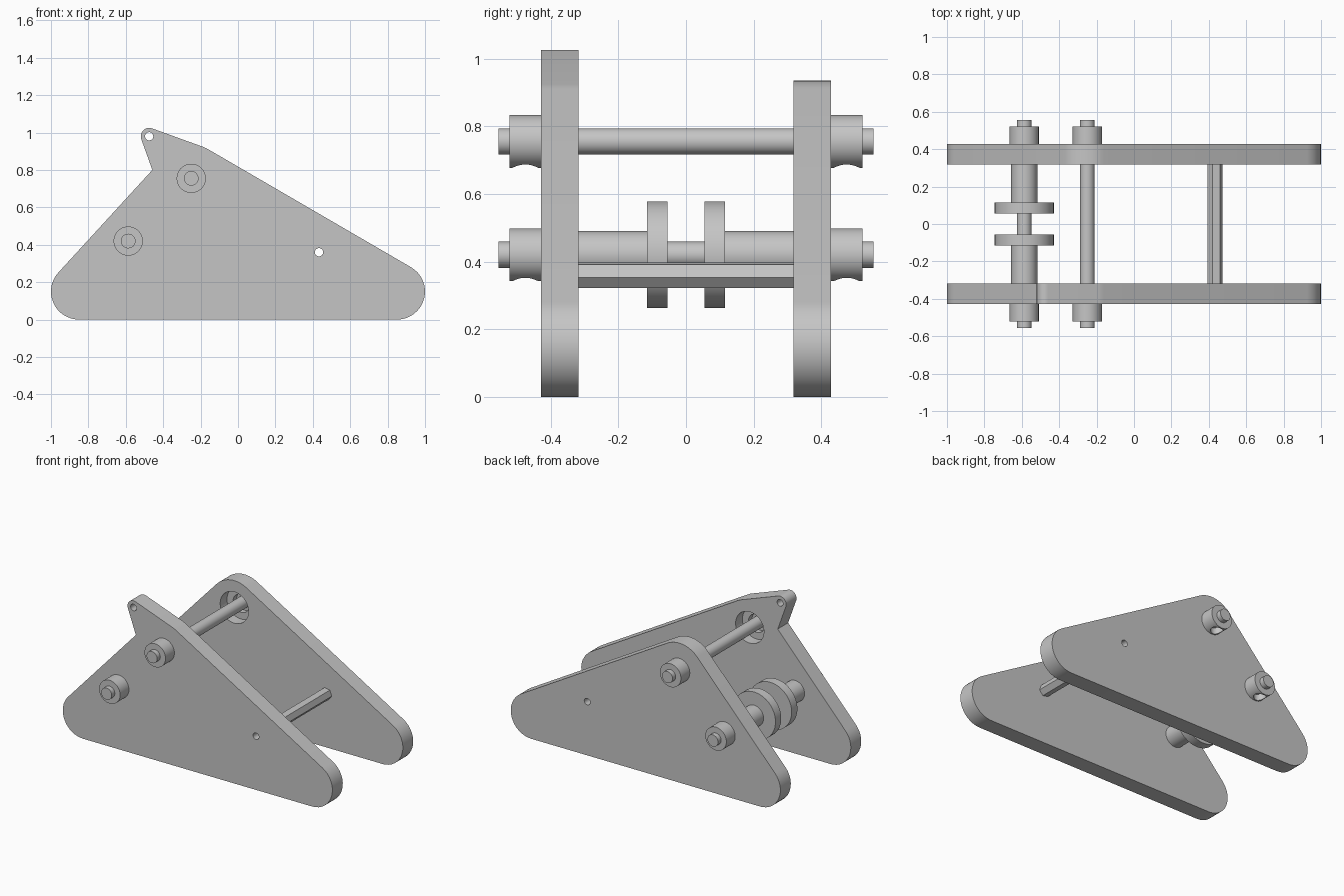
import bpy, bmesh, math
from mathutils import Matrix, Vector

cube = bpy.data.objects.get("Cube")
if cube:
    bpy.data.objects.remove(cube, do_unlink=True)

grey = bpy.data.materials.new("machined_grey")
grey.use_nodes = True
colour = (0.56, 0.56, 0.56, 1)
grey.diffuse_color = colour
grey.node_tree.nodes["Principled BSDF"].inputs["Base Color"].default_value = colour

UPPER, LOWER, BAR, EAR = (-0.25, 0.755), (-0.587, 0.42), (0.433, 0.36), (-0.475, 0.98)
INNER, OUTER, END = 0.318, 0.428, 0.555


def add_object(name, bm):
    bmesh.ops.recalc_face_normals(bm, faces=bm.faces)
    mesh = bpy.data.meshes.new(name)
    bm.to_mesh(mesh)
    bm.free()
    mesh.materials.append(grey)
    obj = bpy.data.objects.new(name, mesh)
    bpy.context.collection.objects.link(obj)
    return obj


def prism(name, outline, y0, y1):
    """Extrude an x-z outline from y0 to y1."""
    bm = bmesh.new()
    face = bm.faces.new([bm.verts.new((x, y0, z)) for x, z in outline])
    new = bmesh.ops.extrude_face_region(bm, geom=[face])["geom"]
    verts = [v for v in new if isinstance(v, bmesh.types.BMVert)]
    bmesh.ops.translate(bm, verts=verts, vec=(0, y1 - y0, 0))
    return add_object(name, bm)


def arc(centre, radius, start, stop, steps=16):
    angles = [math.radians(start + (stop - start) * i / steps) for i in range(steps + 1)]
    return [(centre[0] + radius * math.cos(a), centre[1] + radius * math.sin(a)) for a in angles]


def rod(name, centre, radius, y0, y1, sides=48, turn=0):
    return prism(name, arc(centre, radius, turn, turn + 360, sides)[:-1], y0, y1)


def cut(obj, cutter):
    mod = obj.modifiers.new("cut", "BOOLEAN")
    mod.operation, mod.solver, mod.object = "DIFFERENCE", "EXACT", cutter
    bpy.context.view_layer.objects.active = obj
    bpy.ops.object.modifier_apply(modifier=mod.name)
    bpy.data.objects.remove(cutter, do_unlink=True)


def bore(obj, centre, radius, y0, y1):
    cut(obj, rod("bore_cutter", centre, radius, y0, y1))


parts = []

# Side plates: rounded triangles, the front one with a pierced ear
foot = 0.15
lower_edge = arc((-0.85, foot), foot, 270, 137) + [None] + arc((0.85, foot), foot, 60, -90)
split = lower_edge.index(None)
left_foot, right_foot = lower_edge[:split], lower_edge[split + 1:]
plain_top = arc(UPPER, 0.18, 137, 60)
ear_top = [(-0.458, 0.8)] + arc(EAR, 0.045, 197, 70) + arc(UPPER, 0.18, 70, 60, 4)

for name, side, top in (("front_plate", -1, ear_top), ("back_plate", 1, plain_top)):
    plate = prism(name, left_foot + top + right_foot, side * INNER, side * OUTER)
    bore(plate, BAR, 0.022, side * 0.2, side * 0.6)
    # Stepped recess around the upper rod
    bore(plate, UPPER, 0.105, side * 0.2, side * 0.39)
    bore(plate, UPPER, 0.06, side * 0.2, side * 0.6)
    if side < 0:
        bore(plate, EAR, 0.022, side * 0.2, side * 0.6)
    parts.append(plate)

# Two shafts with outer collars, each collar drilled from below
for name, centre in (("upper", UPPER), ("lower", LOWER)):
    parts.append(rod(name + "_shaft", centre, 0.039, -END, END))
    for end, side in (("front", -1), ("back", 1)):
        collar = rod(f"{name}_{end}_collar", centre, 0.078, side * OUTER, side * 0.522)
        bm = bmesh.new()
        spot = Vector((centre[0], side * 0.475, centre[1] - 0.1))
        bmesh.ops.create_cone(bm, cap_ends=True, segments=32, radius1=0.038, radius2=0.038,
                              depth=0.2, matrix=Matrix.Translation(spot))
        cut(collar, add_object("screw_cutter", bm))
        parts.append(collar)

# Spacer sleeves and discs on the lower shaft
for end, side in (("front", -1), ("back", 1)):
    parts.append(rod(end + "_sleeve", LOWER, 0.07, side * 0.116, side * INNER))
    parts.append(rod(end + "_disc", LOWER, 0.158, side * 0.055, side * 0.116, 64))

# Hollow hexagonal spacer bar
bar = rod("hex_spacer", BAR, 0.04, -INNER, INNER, 6, 50)
bore(bar, BAR, 0.022, -0.5, 0.5)
parts.append(bar)

# Smooth the round surfaces, keep edges sharp
for obj in bpy.context.view_layer.objects:
    obj.select_set(obj in parts)
bpy.context.view_layer.objects.active = parts[0]
bpy.ops.object.shade_smooth_by_angle(angle=math.radians(30))
